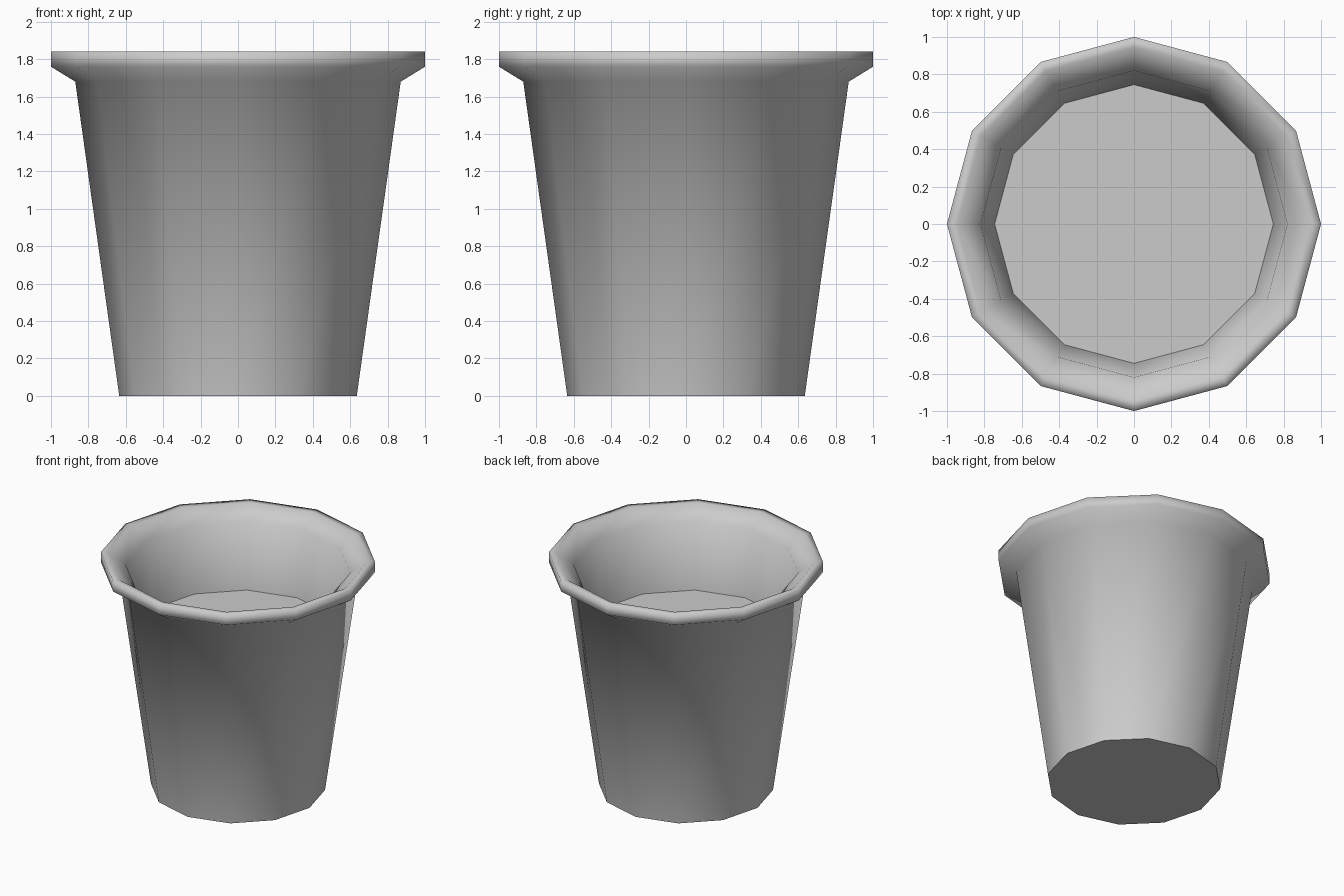
import bpy, bmesh
from math import cos, sin, pi

if "Cube" in bpy.data.objects:
    bpy.data.objects.remove(bpy.data.objects["Cube"])

SIDES = 12


def ring(bm, r, z):
    return [bm.verts.new((r * cos(2 * pi * i / SIDES), r * sin(2 * pi * i / SIDES), z))
            for i in range(SIDES)]


def lathe(name, profile):
    """Revolve a profile of (radius, z), capped flat at both ends."""
    bm = bmesh.new()
    rings = [ring(bm, r, z) for r, z in profile]
    for a, b in zip(rings, rings[1:]):
        for i in range(SIDES):
            j = (i + 1) % SIDES
            bm.faces.new((a[i], a[j], b[j], b[i])).smooth = True
    # flat end caps keep a crisp edge against the smooth walls
    bm.faces.new(rings[0][::-1]).smooth = False
    bm.faces.new(rings[-1]).smooth = False
    bm.normal_update()
    mesh = bpy.data.meshes.new(name)
    bm.to_mesh(mesh)
    bm.free()
    obj = bpy.data.objects.new(name, mesh)
    bpy.context.collection.objects.link(obj)
    return obj


# Pot: base, tapered wall, flared rim, inner lip, inner wall, raised floor
pot = lathe("flower_pot", [
    (0.635, 0.0),
    (0.87, 1.68),
    (1.0, 1.76),
    (1.0, 1.84),
    (0.945, 1.84),
    (0.82, 1.75),
    (0.745, 1.23),
])
# Sharpen only the edges around the flat caps
for poly in pot.data.polygons:
    if not poly.use_smooth:
        for k in poly.loop_indices:
            pot.data.edges[pot.data.loops[k].edge_index].use_edge_sharp = True
